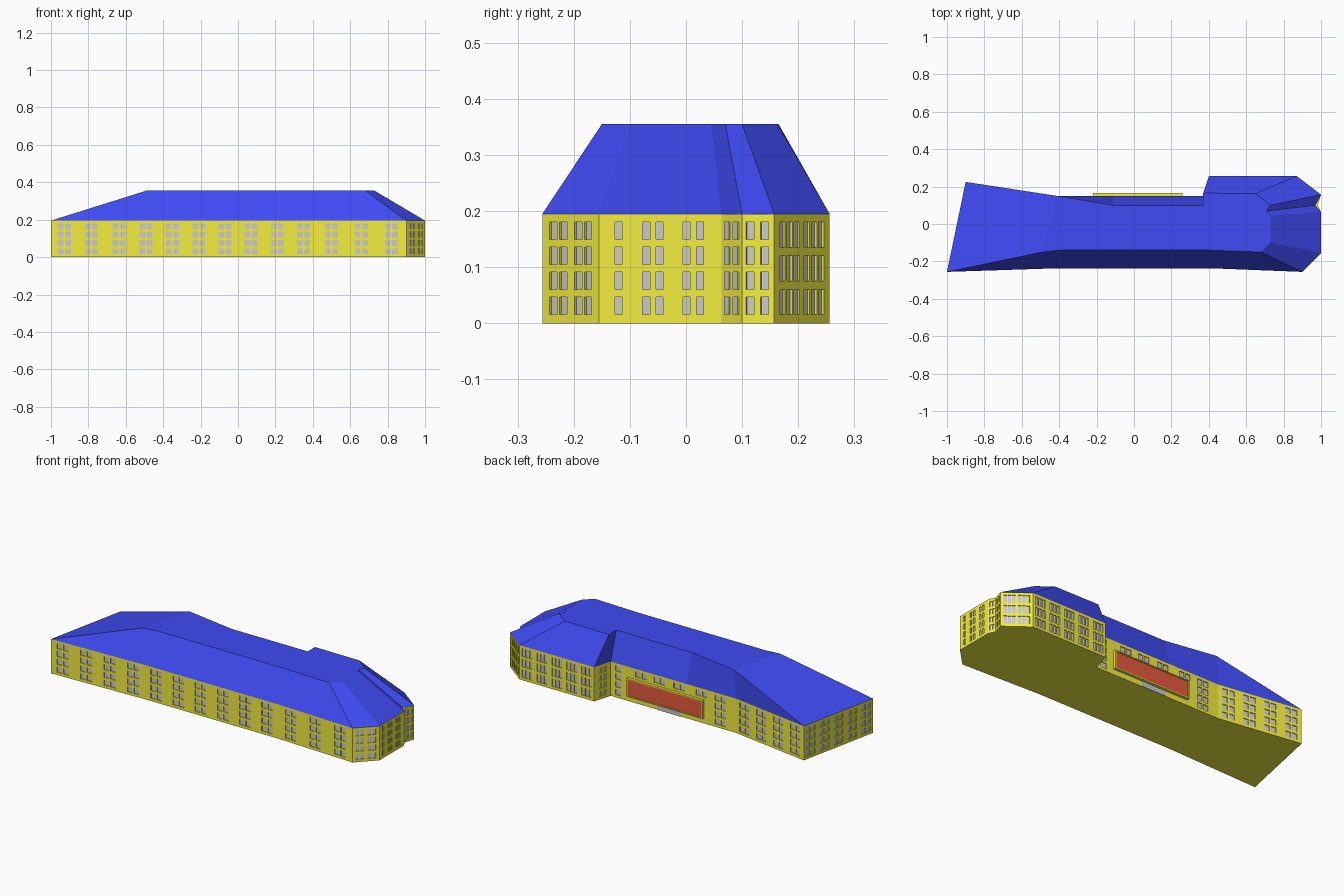
import bpy, bmesh, math
from mathutils import Matrix, Vector

if "Cube" in bpy.data.objects:
    bpy.data.objects.remove(bpy.data.objects["Cube"])

EAVE, RIDGE = 0.195, 0.355

# (wall corner, matching roof-top corner), counter-clockwise from front left
PLAN = [((-1, -.256), (-.49, -.15)), ((-.42, -.237), (-.40, -.14)),
        ((.42, -.237), (.40, -.14)), ((.9, -.256), (.68, -.15)),
        ((1, -.155), (.73, -.1)), ((1, .063), (.73, .045)),
        ((.982, .1), (.71, .07)), ((1, .157), (.73, .1)),
        ((.87, .256), (.65, .163)), ((.4, .256), (.37, .165)),
        ((.37, .15), (.37, .1)), ((-.11, .15), (-.11, .1)),
        ((-.42, .15), (-.41, .15)), ((-.9, .225), (-.41, .15))]
WALL = [p[0] for p in PLAN]
TOP = [p[1] for p in PLAN]


def material(name, rgb):
    m = bpy.data.materials.new(name)
    m.diffuse_color = (*rgb, 1)
    m.use_nodes = True
    m.node_tree.nodes["Principled BSDF"].inputs["Base Color"].default_value = m.diffuse_color
    return m


def make(name, bm, mat=None):
    bmesh.ops.remove_doubles(bm, verts=bm.verts, dist=1e-5)
    bmesh.ops.recalc_face_normals(bm, faces=bm.faces)
    me = bpy.data.meshes.new(name)
    bm.to_mesh(me)
    bm.free()
    ob = bpy.data.objects.new(name, me)
    bpy.context.collection.objects.link(ob)
    if mat:
        me.materials.append(mat)
    return ob


def loft(name, low, z0, high, z1, mat, bottom=True):
    bm = bmesh.new()
    a = [bm.verts.new((x, y, z0)) for x, y in low]
    b = [bm.verts.new((x, y, z1)) for x, y in high]
    n = len(a)
    for i in range(n):
        j = (i + 1) % n
        bm.faces.new((a[i], a[j], b[j], b[i]))
    bm.faces.new(b)
    if bottom:
        bm.faces.new(a[::-1])
    return make(name, bm, mat)


def box(bm, centre, size, angle=0):
    bmesh.ops.create_cube(bm, size=1, matrix=Matrix.Translation(centre)
                          @ Matrix.Rotation(angle, 4, 'Z')
                          @ Matrix.Diagonal((*size, 1)))


yellow = material("wall_yellow", (.9, .86, .05))
blue = material("roof_blue", (.05, .07, .9))
red = material("sign_red", (.8, .1, .05))

# Main walls and hipped roof
walls = loft("walls", WALL, 0, WALL, EAVE, yellow)
eaves = list(WALL)
eaves[6] = (.968, .1)
loft("roof", eaves, EAVE, TOP, RIDGE, blue, bottom=False)

# Windows: recess cutters and grey panes
ROWS4 = [(.031 + .0447 * i, .031) for i in range(4)]
ROWS3 = [(.038 + .06 * i, .045) for i in range(3)]
DEPTH = .006
cut, pane = bmesh.new(), bmesh.new()


def facade(i, centres, rows=ROWS4, panes=2, w=.03, gap=.009):
    """Groups of windows on wall i; centres are fractions along the wall."""
    p, q = Vector(WALL[i]), Vector(WALL[(i + 1) % len(WALL)])
    d = (q - p).normalized()
    out = Vector((d.y, -d.x))
    ang = math.atan2(d.y, d.x)
    for c in centres:
        for k in range(panes):
            s = p.lerp(q, c) + d * (k - (panes - 1) / 2) * (w + gap)
            for z, h in rows:
                box(cut, (*s, z), (w, 2 * DEPTH, h), ang)
                box(pane, (*(s - out * DEPTH), z), (w, .002, h), ang)


def even(n):
    return [(i + .5) / n for i in range(n)]


facade(0, even(4))
facade(1, even(6))
facade(2, even(3))
facade(3, (.28, .72), w=.018, gap=.007)
facade(4, (.16,), panes=1, w=.013)
facade(4, (.44, .77), w=.013, gap=.011)
facade(5, (.5,), w=.011, gap=.006)
facade(6, (.25, .7), panes=1, w=.015)
facade(7, (.28, .72), ROWS3, 3, .016, .005)
facade(8, even(5), ROWS3, 3, .018, .005)
facade(9, (.5,), w=.018, gap=.01)
facade(10, (.1,), panes=1, w=.035)
facade(10, (.4, .64, .9), ROWS4[3:])
facade(11, (.3,), ROWS4[3:])
facade(11, (.68,))
facade(12, even(4))
facade(13, even(5), w=.027)

make("window_panes", pane)
cutter = make("window_cutter", cut)
cutter.hide_render = True
cutter.display_type = 'WIRE'
mod = walls.modifiers.new("window_recesses", 'BOOLEAN')
mod.operation = 'DIFFERENCE'
mod.solver = 'EXACT'
mod.object = cutter

# Back sign: yellow frame around a plain red board
bm = bmesh.new()
for z in (.034, .132):
    box(bm, (.02, .157, z), (.48, .018, .006))
for x in (-.217, .257):
    box(bm, (x, .157, .083), (.006, .018, .104))
make("sign_frame", bm, yellow)
bm = bmesh.new()
box(bm, (.02, .155, .083), (.47, .014, .094))
make("sign_board", bm, red)

# Back entrance under the sign
bm = bmesh.new()
box(bm, (0, .15, .014), (.15, .006, .028))
make("entrance_door", bm)
